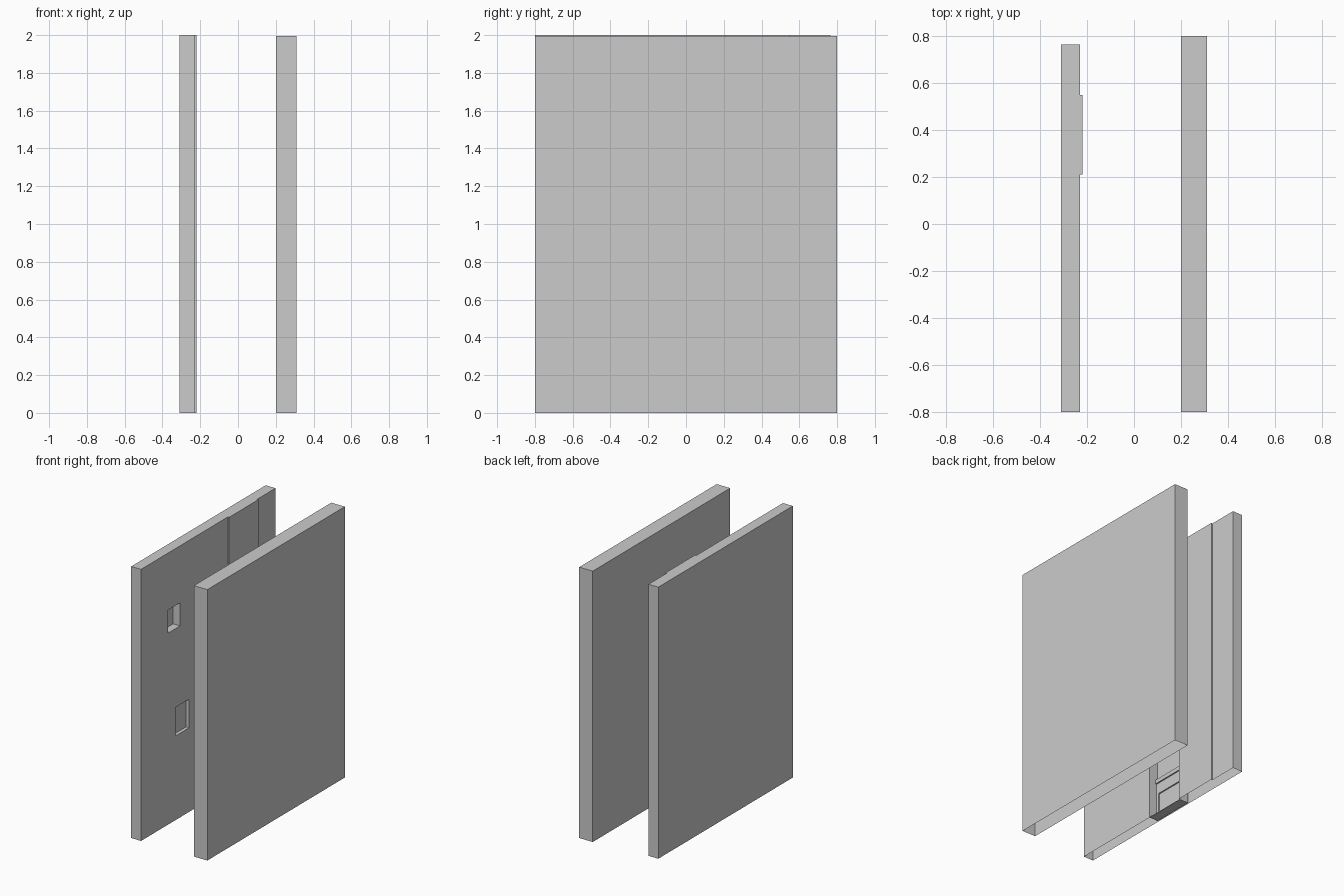
import bpy, bmesh

if "Cube" in bpy.data.objects:
    bpy.data.objects.remove(bpy.data.objects["Cube"])


def prism(name, outline, z0, z1, open_bottom=False):
    """Extrude a plan outline (counter-clockwise) from z0 to z1."""
    bm = bmesh.new()
    base = bm.faces.new([bm.verts.new((x, y, z0)) for x, y in outline])
    ext = bmesh.ops.extrude_face_region(bm, geom=[base], use_keep_orig=True)
    verts = [g for g in ext["geom"] if isinstance(g, bmesh.types.BMVert)]
    bmesh.ops.translate(bm, verts=verts, vec=(0, 0, z1 - z0))
    bmesh.ops.recalc_face_normals(bm, faces=bm.faces)
    if open_bottom:
        drop_bottom(bm)
    mesh = bpy.data.meshes.new(name)
    bm.to_mesh(mesh)
    bm.free()
    ob = bpy.data.objects.new(name, mesh)
    bpy.context.collection.objects.link(ob)
    return ob


def drop_bottom(bm):
    low = [f for f in bm.faces if all(abs(v.co.z) < 1e-4 for v in f.verts)]
    bmesh.ops.delete(bm, geom=low, context="FACES")


def box(name, x0, x1, y0, y1, z0, z1, **kw):
    return prism(name, [(x0, y0), (x1, y0), (x1, y1), (x0, y1)], z0, z1, **kw)


def cut(ob, boxes):
    """Subtract boxes from ob and bake the result into its mesh."""
    cutters = []
    for b in boxes:
        c = box("cutter", *b)
        c.hide_render = True
        m = ob.modifiers.new("cut", "BOOLEAN")
        m.operation, m.solver, m.object = "DIFFERENCE", "EXACT", c
        cutters.append(c)
    deps = bpy.context.evaluated_depsgraph_get()
    deps.update()
    mesh = bpy.data.meshes.new_from_object(ob.evaluated_get(deps))
    ob.modifiers.clear()
    ob.data = mesh
    for c in cutters:
        bpy.data.objects.remove(c)


BACK, FACE, PIER = -0.31, -0.23, -0.22      # left wall x positions
A0, A1, AH, AX = -0.11, 0.208, 0.83, -0.30  # alcove y range, height, back

# Right wall: plain shell, open underneath
box("right_wall", 0.20, 0.31, -0.8, 0.8, 0, 1.995, open_bottom=True)

# Left wall with its shallow full-height pier
left = prism("left_wall", [(BACK, -0.8), (FACE, -0.8), (FACE, 0.21), (PIER, 0.21),
                           (PIER, 0.55), (FACE, 0.55), (FACE, 0.765), (BACK, 0.765)], 0, 2)

# Door alcove, upper deep niche, lower shallow niche, sunk panel in alcove
cut(left, [
    (AX, -0.1, A0, A1, -0.1, AH),
    (FACE - 0.056, -0.1, -0.486, -0.346, 1.41, 1.58),
    (FACE - 0.024, -0.1, -0.40, -0.24, 0.62, 0.83),
])
bm = bmesh.new()
bm.from_mesh(left.data)
drop_bottom(bm)
bm.to_mesh(left.data)
bm.free()

# Alcove floor
box("alcove_floor", AX, FACE, A0, A1, 0, 0.004)

# Door frame in the alcove: stiles, rails and a projecting ledge
T = AX + 0.01
for n, y0, y1, z0, z1 in [("left_stile", A0, A0 + 0.02, 0.004, 0.28),
                          ("right_stile", A1 - 0.02, A1, 0.004, 0.28),
                          ("rail", A0 + 0.02, A1 - 0.02, 0.20, 0.28)]:
    box("door_" + n, AX, T, y0, y1, z0, z1)
box("door_ledge", AX, AX + 0.02, A0, A1, 0.28, 0.31)
